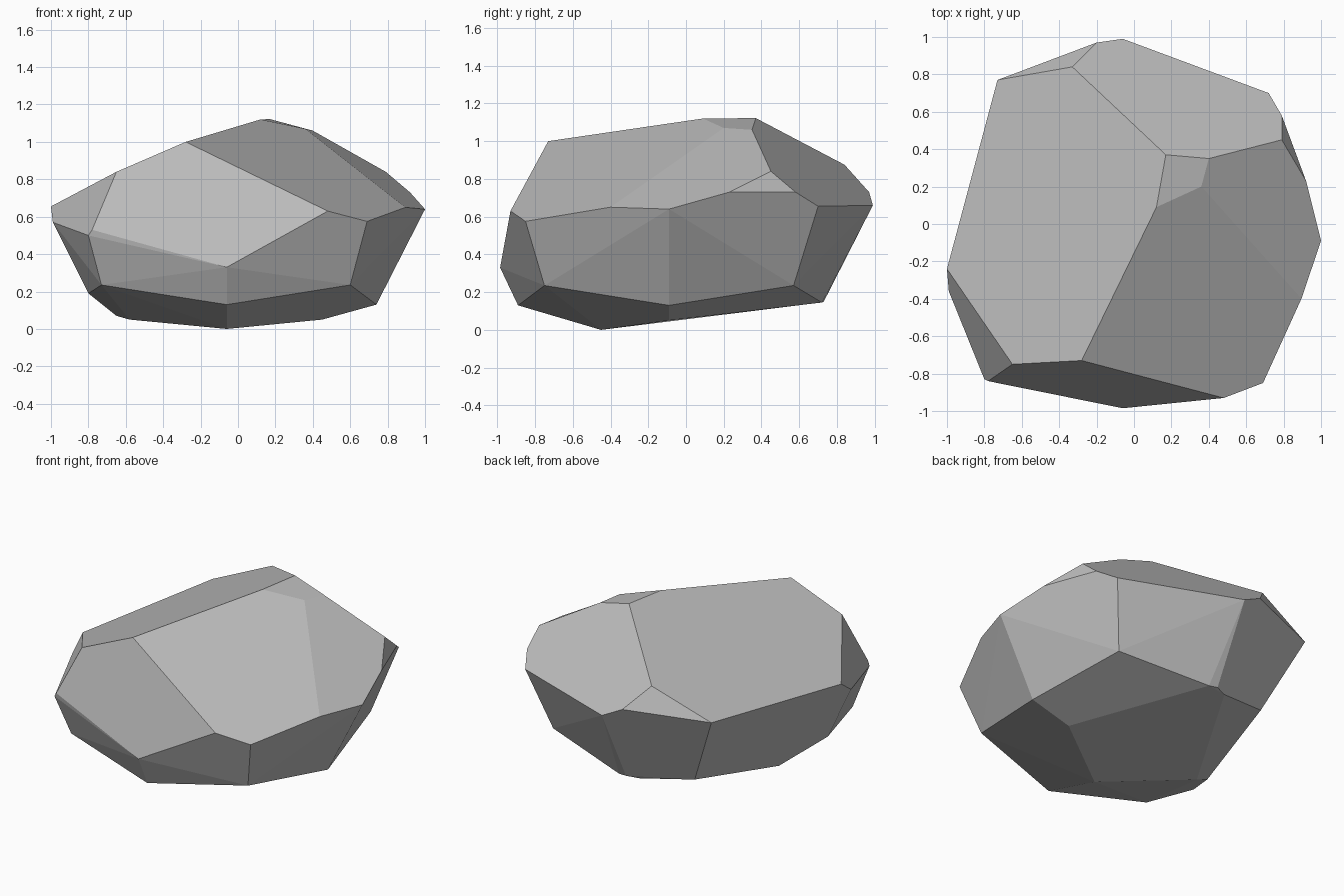
import bpy
import bmesh
import math

if "Cube" in bpy.data.objects:
    bpy.data.objects.remove(bpy.data.objects["Cube"])

# Corner points of the chipped boulder, grouped by region
crown = [(-.73, .77, .705), (-.33, .84, .875), (.17, .37, 1.122), (.12, .09, 1.12),
         (-.28, -.73, 1.0), (-.65, -.75, .84), (-1, -.24, .655),
         (.36, .20, 1.07), (.40, .35, 1.06), (.79, .45, .84)]
girdle = [(.48, -.93, .63), (.69, -.85, .575), (.895, -.40, .65), (1, -.09, .64),
          (.92, .23, .73), (.79, .58, .73), (.72, .70, .655), (-.06, .99, .66),
          (-.20, .97, .73), (-.99, -.36, .57), (-.80, -.83, .50), (-.78, -.84, .53),
          (-.06, -.985, .33)]
lower = [(-.06, -.89, .13), (.60, -.75, .235), (.74, -.09, .13), (.60, .57, .235),
         (-.73, -.75, .235), (-.80, -.38, .19), (-.50, .62, .20), (-.65, -.07, .07)]
base = [(-.06, -.45, 0), (.45, -.09, .05), (-.58, -.09, .05),
        (0, .72, .145), (-.06, .73, .15), (-.14, .70, .143)]

# Skin the corners into a convex stone, then merge nearly flat triangles into facets
bm = bmesh.new()
for p in crown + girdle + lower + base:
    bm.verts.new(p)
hull = bmesh.ops.convex_hull(bm, input=bm.verts[:])
loose = {v for v in hull["geom_interior"] + hull["geom_unused"]
         if isinstance(v, bmesh.types.BMVert) and v.is_valid}
bmesh.ops.delete(bm, geom=list(loose), context='VERTS')
bmesh.ops.dissolve_limit(bm, angle_limit=math.radians(4),
                         verts=bm.verts[:], edges=bm.edges[:])
bmesh.ops.recalc_face_normals(bm, faces=bm.faces[:])

mesh = bpy.data.meshes.new("rock")
bm.to_mesh(mesh)
bm.free()

# Plain stone grey
stone = bpy.data.materials.new("stone_grey")
stone.diffuse_color = (.5, .5, .5, 1)
stone.use_nodes = True
stone.node_tree.nodes["Principled BSDF"].inputs["Base Color"].default_value = stone.diffuse_color
mesh.materials.append(stone)

rock = bpy.data.objects.new("rock", mesh)
bpy.context.collection.objects.link(rock)
